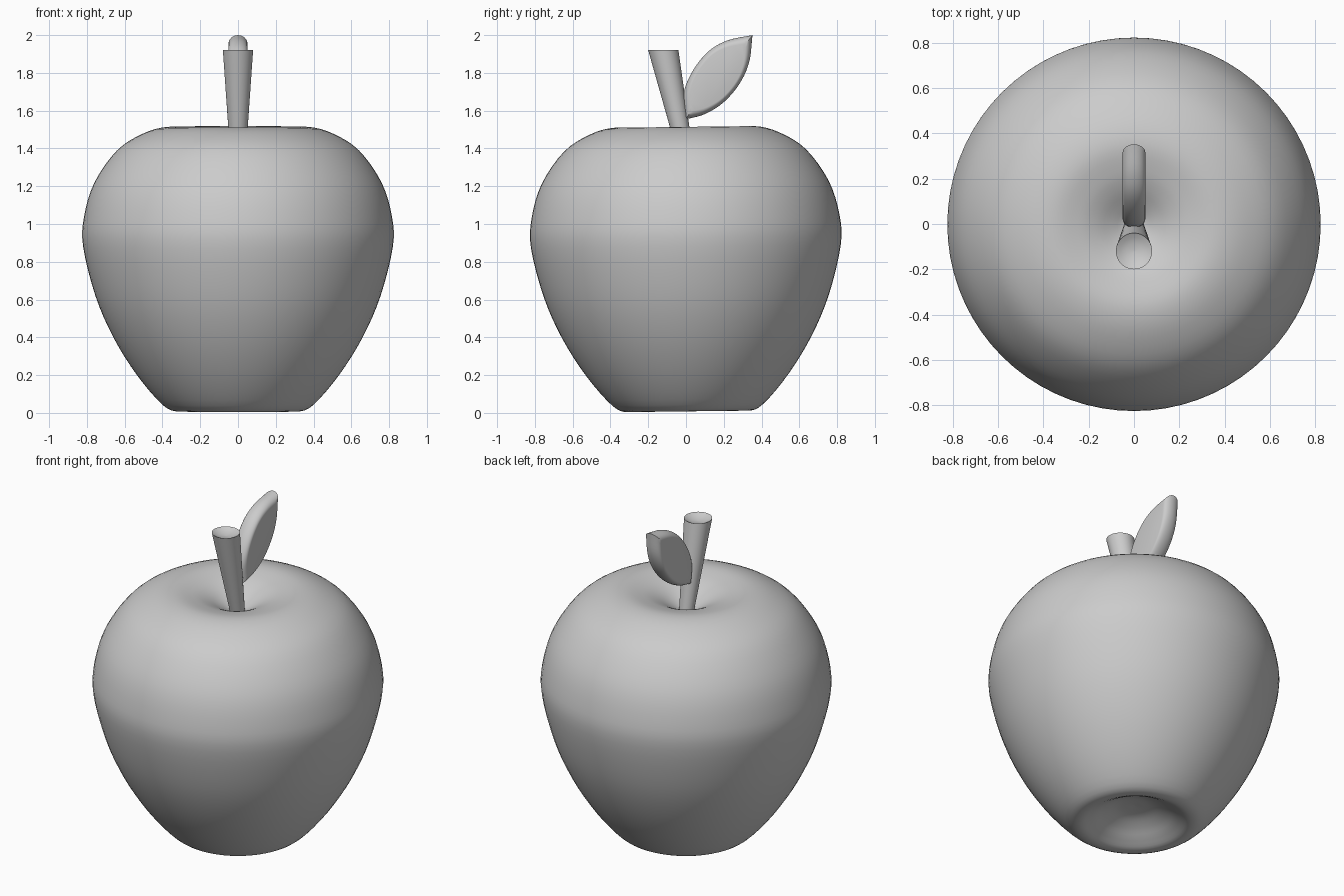
import bpy, bmesh, math
from mathutils import Matrix, Vector

if "Cube" in bpy.data.objects:
    bpy.data.objects.remove(bpy.data.objects["Cube"])

grey = bpy.data.materials.new("plain grey")
grey.use_nodes = True
colour = (0.6, 0.6, 0.6, 1)
grey.diffuse_color = colour
grey.node_tree.nodes["Principled BSDF"].inputs["Base Color"].default_value = colour


def spline(points, steps):
    """Smooth curve through 2D points."""
    p = [Vector(q) for q in points]
    p = [2 * p[0] - p[1]] + p + [2 * p[-1] - p[-2]]
    out = []
    for a, b, c, d in zip(p, p[1:], p[2:], p[3:]):
        for i in range(steps):
            t = i / steps
            out.append(0.5 * (2 * b + (c - a) * t + (2 * a - 5 * b + 4 * c - d) * t ** 2
                              + (3 * b - a - 3 * c + d) * t ** 3))
    return out + [p[-2]]


def loft(name, rings, angle):
    """Skin closed rings of points, capping both ends."""
    bm = bmesh.new()
    loops = [[bm.verts.new(co) for co in ring] for ring in rings]
    n = len(loops[0])
    for lo, hi in zip(loops, loops[1:]):
        for i in range(n):
            j = (i + 1) % n
            bm.faces.new((lo[i], lo[j], hi[j], hi[i]))
    bm.faces.new(loops[0][::-1])
    bm.faces.new(loops[-1])
    bmesh.ops.recalc_face_normals(bm, faces=bm.faces)
    mesh = bpy.data.meshes.new(name)
    bm.to_mesh(mesh)
    bm.free()
    mesh.materials.append(grey)
    obj = bpy.data.objects.new(name, mesh)
    bpy.context.collection.objects.link(obj)
    bpy.ops.object.select_all(action='DESELECT')
    obj.select_set(True)
    bpy.context.view_layer.objects.active = obj
    bpy.ops.object.shade_smooth_by_angle(angle=math.radians(angle))
    return obj


def circle(r, z, n, y=0):
    return [(r * math.cos(k * math.tau / n), y + r * math.sin(k * math.tau / n), z)
            for k in range(n)]


# Fruit body: turned profile with a hollow at each end, leaning very slightly
profile = [(0.004, 0.12), (0.1, 0.11), (0.18, 0.078), (0.25, 0.036), (0.32, 0.008),
           (0.4, 0.043), (0.535, 0.2), (0.66, 0.4), (0.755, 0.62), (0.82, 0.88),
           (0.815, 1.04), (0.76, 1.22), (0.64, 1.39), (0.5, 1.48), (0.37, 1.514),
           (0.25, 1.495), (0.17, 1.465), (0.1, 1.425), (0.05, 1.397), (0.004, 1.385)]
body = loft("fruit_body", [circle(abs(p.x), p.y, 72) for p in spline(profile, 4)], 60)
body.data.transform(Matrix.Rotation(0.012, 4, 'X') @ Matrix.Translation((0, 0.01, 0)))

# Stem: leaning taper, flaring to a cupped top
stem_rings = [circle(r, z, 40, -0.2125 * (z - 1.355))
              for r, z in ((0.042, 1.375), (0.08, 1.92))]
stem_rings += [circle(r, z, 40, -0.12)
               for r, z in ((0.06, 1.909), (0.035, 1.9), (0.003, 1.896))]
loft("stem", stem_rings, 40)

# Leaf: pointed outline in the side plane, thick with a rounded rim
tip, base = (0.352, 2.0), (-0.006, 1.553)
upper = spline([base, (-0.014, 1.685), (0.035, 1.81), (0.12, 1.915), (0.22, 1.972), tip], 5)
lower = spline([tip, (0.335, 1.86), (0.285, 1.745), (0.2, 1.645), (0.1, 1.582), base], 5)
outline = upper[:-1] + lower[:-1]
middle = (Vector(tip) + Vector(base)) / 2
leaf_rings = []
for i in range(13):
    t = math.pi * (i / 12 - 0.5)
    size = 0.8 + 0.2 * math.cos(t)
    ring = [middle + (p - middle) * size for p in outline]
    leaf_rings.append([(0.05 * math.sin(t), p.x, p.y) for p in ring])
loft("leaf", leaf_rings, 35)
